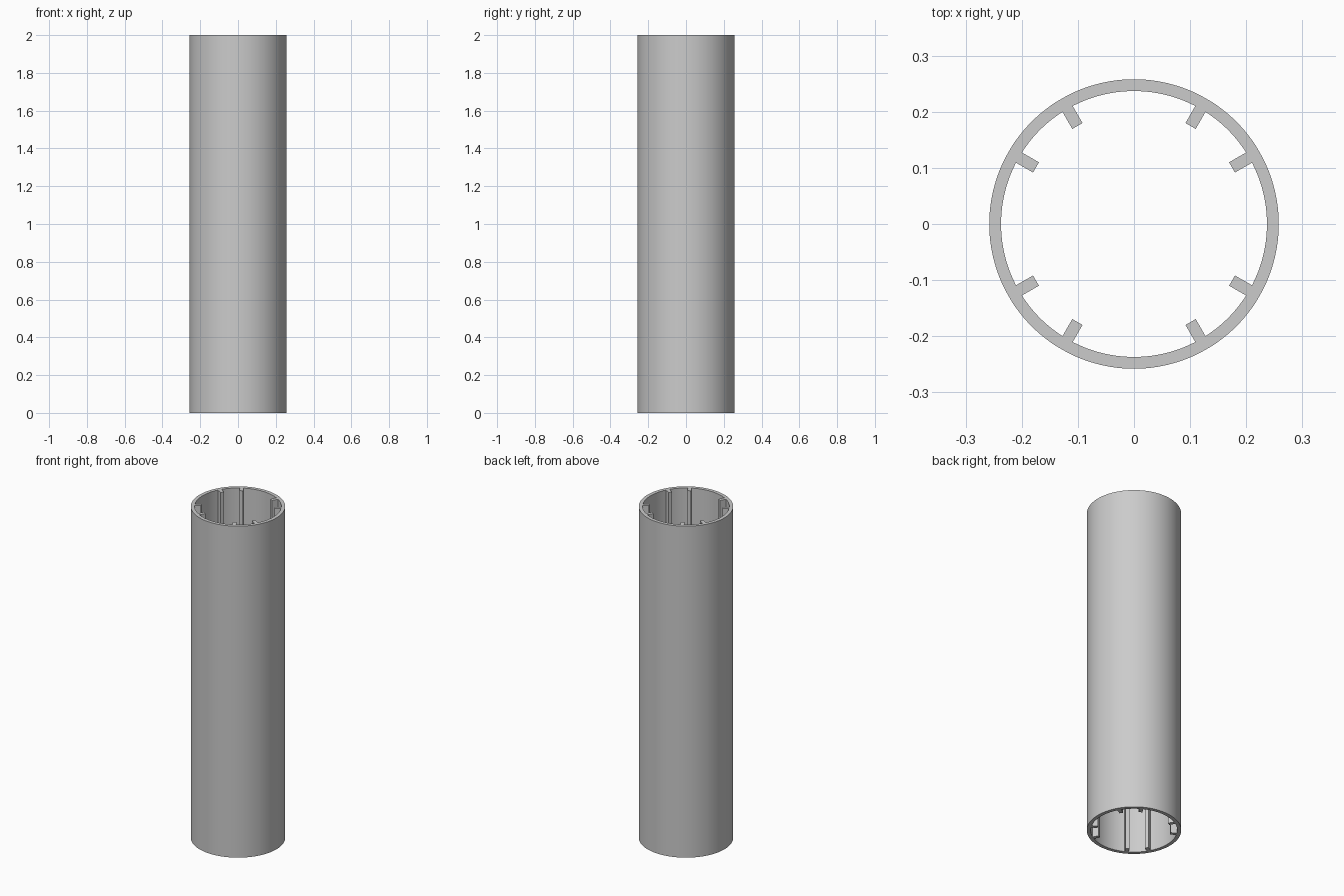
import bpy, bmesh
from math import radians, pi, sin, cos, asin, sqrt, ceil
from mathutils import Vector

OUTER, INNER, TIP = 0.258, 0.237, 0.202
HALF_WIDTH, HEIGHT = 0.0105, 2.0
STEP = radians(3)

cube = bpy.data.objects.get("Cube")
if cube:
    bpy.data.objects.remove(cube)

grey = bpy.data.materials.new("plain grey")
grey.use_nodes = True
colour = (0.60, 0.60, 0.60, 1)
grey.diffuse_color = colour
grey.node_tree.nodes["Principled BSDF"].inputs["Base Color"].default_value = colour


def polar(radius, angle):
    return Vector((radius * cos(angle), radius * sin(angle), 0))


# Angular stations around the wall, with one span reserved for each rib root
ribs = [radians(q * 90 + a) for q in range(4) for a in (30, 60)]
root = asin(HALF_WIDTH / INNER)
stations, rib_spans = [], {}
for i, a in enumerate(ribs):
    nxt = ribs[(i + 1) % len(ribs)] + (2 * pi if i == len(ribs) - 1 else 0)
    rib_spans[len(stations)] = a
    stations.append(a - root)
    start, end = a + root, nxt - root
    steps = ceil((end - start) / STEP)
    stations += [start + (end - start) * k / steps for k in range(steps)]

# Flat cross-section: ring of quads plus a quad for each inward rib
bm = bmesh.new()
outer = [bm.verts.new(polar(OUTER, a)) for a in stations]
inner = [bm.verts.new(polar(INNER, a)) for a in stations]
for i in range(len(stations)):
    j = (i + 1) % len(stations)
    bm.faces.new((inner[i], outer[i], outer[j], inner[j]))
    if i in rib_spans:
        a = rib_spans[i]
        side = polar(HALF_WIDTH, a + pi / 2)
        reach = polar(sqrt(TIP ** 2 - HALF_WIDTH ** 2), a)
        tip_a, tip_b = bm.verts.new(reach - side), bm.verts.new(reach + side)
        bm.faces.new((tip_a, inner[i], inner[j], tip_b))

# Extrude the section to full height
result = bmesh.ops.extrude_face_region(bm, geom=bm.faces[:], use_keep_orig=True)
top = [g for g in result["geom"] if isinstance(g, bmesh.types.BMVert)]
bmesh.ops.translate(bm, verts=top, vec=(0, 0, HEIGHT))
bmesh.ops.recalc_face_normals(bm, faces=bm.faces[:])

mesh = bpy.data.meshes.new("ribbed_tube")
bm.to_mesh(mesh)
bm.free()
mesh.materials.append(grey)
tube = bpy.data.objects.new("ribbed_tube", mesh)
bpy.context.collection.objects.link(tube)

# Smooth round walls, crisp rims and ribs
bpy.ops.object.select_all(action="DESELECT")
tube.select_set(True)
bpy.context.view_layer.objects.active = tube
bpy.ops.object.shade_smooth_by_angle(angle=radians(30))
